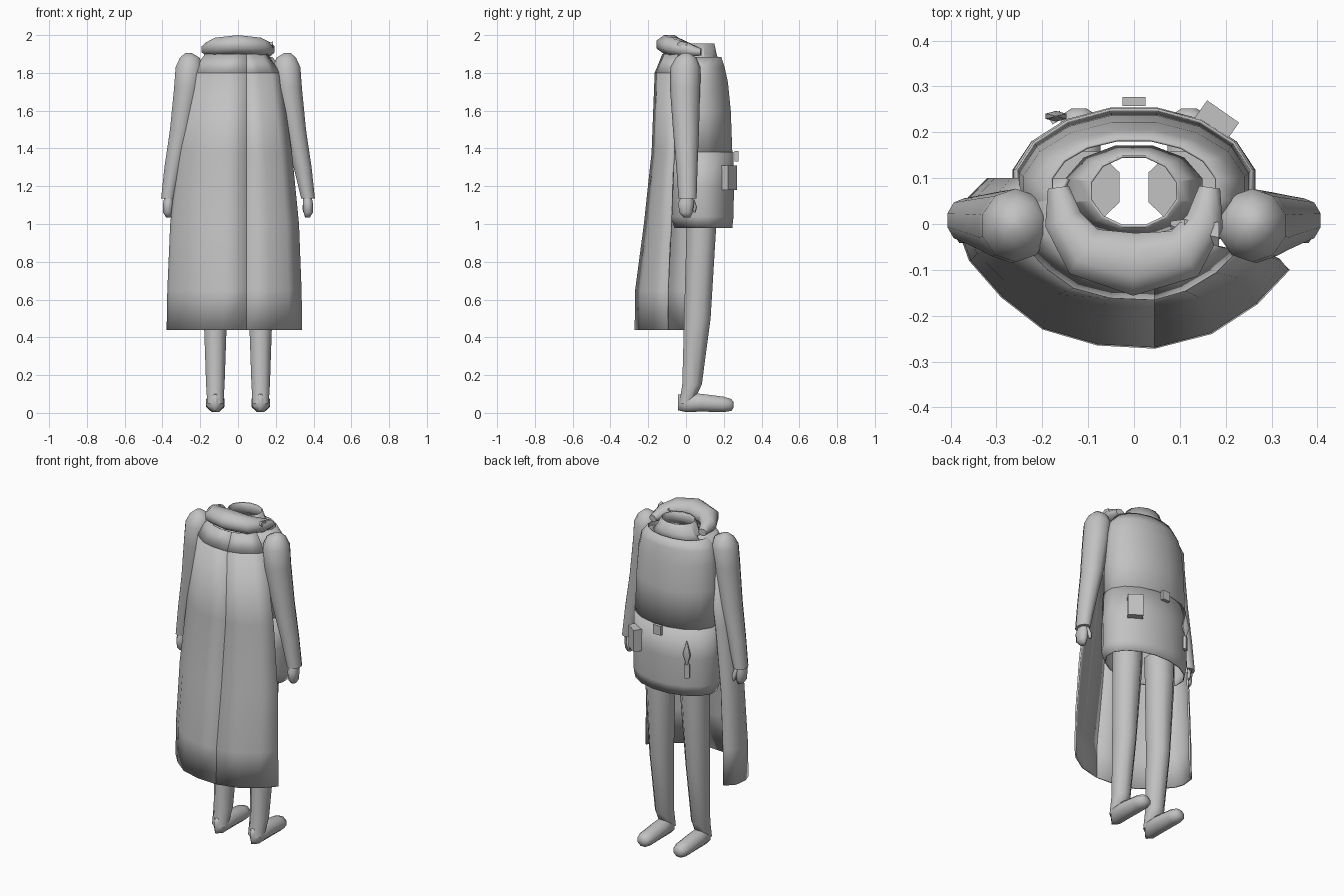
import bpy, bmesh
from math import sin, cos, pi, radians
from mathutils import Vector

cube = bpy.data.objects.get("Cube")
if cube:
    bpy.data.objects.remove(cube)

grey = bpy.data.materials.new("plain_grey")
grey.use_nodes = True
grey.diffuse_color = (0.54, 0.54, 0.54, 1)
grey.node_tree.nodes["Principled BSDF"].inputs["Base Color"].default_value = (0.54, 0.54, 0.54, 1)

X, Y, Z = Vector((1, 0, 0)), Vector((0, 1, 0)), Vector((0, 0, 1))


def finish(name, bm, angle=40, thickness=0):
    bmesh.ops.recalc_face_normals(bm, faces=bm.faces)
    mesh = bpy.data.meshes.new(name)
    bm.to_mesh(mesh)
    bm.free()
    obj = bpy.data.objects.new(name, mesh)
    bpy.context.collection.objects.link(obj)
    mesh.materials.append(grey)
    bpy.ops.object.select_all(action='DESELECT')
    obj.select_set(True)
    bpy.context.view_layer.objects.active = obj
    bpy.ops.object.shade_smooth_by_angle(angle=radians(angle))
    if thickness:
        mod = obj.modifiers.new("thickness", 'SOLIDIFY')
        mod.thickness = thickness
        mod.offset = -1
    return obj


def ring(center, ru, rv, u=X, v=Y, n=10):
    c = Vector(center)
    return [c + u * ru * cos(2 * pi * (i + 0.5) / n) + v * rv * sin(2 * pi * (i + 0.5) / n)
            for i in range(n)]


def loft(name, rings, closed=True, caps=True, angle=65, thickness=0):
    bm = bmesh.new()
    rows = [[bm.verts.new(p) for p in r] for r in rings]
    n = len(rows[0])
    for a, b in zip(rows, rows[1:]):
        for i in range(n if closed else n - 1):
            j = (i + 1) % n
            bm.faces.new((a[i], a[j], b[j], b[i]))
    if closed and caps:
        bm.faces.new(rows[0])
        bm.faces.new(rows[-1])
    return finish(name, bm, angle, thickness)


def box(name, center, size, turn=0):
    bm = bmesh.new()
    bmesh.ops.create_cube(bm, size=1)
    for v in bm.verts:
        v.co = Vector(a * b for a, b in zip(v.co, size))
    obj = finish(name, bm)
    obj.location = center
    obj.rotation_euler.z = radians(turn)
    return obj


def bands(rows, n=16):
    """Horizontal rings from (z, half width, back y, front y)."""
    return [ring((0, (lo + hi) / 2, z), w, (hi - lo) / 2, n=n) for z, w, lo, hi in rows]


# Tunic body, skirt below the belt line and standing collar
loft("tunic", bands([(1.34, 0.26, -0.08, 0.25), (1.6, 0.255, -0.08, 0.24),
                     (1.75, 0.247, -0.075, 0.225), (1.83, 0.23, -0.06, 0.207),
                     (1.885, 0.185, -0.03, 0.188)]), caps=False, thickness=0.006)
loft("tunic_skirt", bands([(0.98, 0.255, -0.065, 0.248), (1.04, 0.27, -0.085, 0.255),
                           (1.2, 0.268, -0.085, 0.257), (1.38, 0.263, -0.084, 0.255)]),
     caps=False, thickness=0.006)
loft("collar", bands([(1.87, 0.155, -0.03, 0.175), (1.9, 0.125, -0.02, 0.165),
                      (1.955, 0.1, -0.01, 0.153)], 12), caps=False, angle=30, thickness=0.006)

# Belt items
box("buckle", (0, 0.267, 1.358), (0.05, 0.02, 0.055))
box("pouch", (0.18, 0.225, 1.245), (0.085, 0.05, 0.13), -35)
box("charm_handle", (-0.17, 0.232, 1.14), (0.028, 0.018, 0.08), 30)
loft("charm", [ring((-0.17, 0.235, z), r, r * 0.45, n=6) for z, r in
               ((1.18, 0.008), (1.2, 0.012), (1.24, 0.026), (1.27, 0.018), (1.32, 0.003))])

# Limbs, once per side
for s, side in ((1, "left"), (-1, "right")):
    loft(side + "_arm", [ring((s * x, y, z), rx, ry) for z, x, y, rx, ry in
         ((1.905, 0.262, 0, 0.018, 0.02), (1.88, 0.255, 0, 0.055, 0.055),
          (1.83, 0.258, -0.003, 0.076, 0.08),
          (1.72, 0.268, -0.005, 0.074, 0.08), (1.5, 0.302, 0, 0.061, 0.069),
          (1.3, 0.342, 0.005, 0.05, 0.056), (1.135, 0.371, 0.008, 0.038, 0.048))])
    loft(side + "_hand", [ring((s * x, y, z), rx, ry, n=8) for z, x, y, rx, ry in
         ((1.16, 0.365, 0.005, 0.022, 0.028), (1.11, 0.37, 0, 0.029, 0.045),
          (1.06, 0.372, 0, 0.026, 0.038), (1.035, 0.368, 0.005, 0.014, 0.02))])
    loft(side + "_thumb", [ring((s * x, y, z), r, r, n=6) for z, x, y, r in
         ((1.13, 0.36, 0.03, 0.014), (1.09, 0.352, 0.045, 0.013), (1.06, 0.35, 0.045, 0.006))])
    loft(side + "_leg", [ring((s * x, y, z), rx, ry, n=8) for z, x, y, rx, ry in
         ((1.08, 0.113, 0.08, 0.088, 0.085), (0.95, 0.115, 0.08, 0.085, 0.084),
          (0.5, 0.12, 0.06, 0.066, 0.076), (0.15, 0.12, 0.032, 0.053, 0.056),
          (0.05, 0.12, 0, 0.046, 0.038))])
    loft(side + "_foot", [ring((s * 0.12, y, z), rx, rz, X, Z, 8) for y, z, rx, rz in
         ((-0.042, 0.055, 0.008, 0.045), (0, 0.054, 0.046, 0.054), (0.08, 0.054, 0.053, 0.051),
          (0.2, 0.045, 0.05, 0.044), (0.24, 0.042, 0.038, 0.034), (0.252, 0.042, 0.018, 0.016))])

# Cloak: a hem outline narrowed towards the shoulders, in two panels meeting at a seam
right_hem = [(-0.32, 0.1), (-0.37, 0.05), (-0.378, -0.03), (-0.36, -0.08), (-0.29, -0.16),
             (-0.2, -0.23), (-0.08, -0.265), (0.045, -0.272)]
left_hem = [(0.045, -0.272), (0.17, -0.24), (0.27, -0.175), (0.34, -0.1)]
skirt = [(0.44, 1, 1), (0.65, 0.99, 0.99), (1.0, 0.95, 0.82), (1.38, 0.84, 0.67),
         (1.8, 0.66, 0.61)]
yoke = [(1.8, 0.66, 0.61), (1.9, 0.46, 0.46)]


def cloak_panel(name, hem, levels):
    loft(name, [[(x if x == 0.045 else x * sx, y * (sy if y < 0 else 1), z) for x, y in hem]
                for z, sx, sy in levels], closed=False, thickness=0.01)


for side, hem in (("right", right_hem), ("left", left_hem)):
    cloak_panel(side + "_cloak", hem, skirt)
    cloak_panel(side + "_cloak_yoke", hem, yoke)

# Rolled scarf wrapped around the neck
path = [Vector(p) for p in ((-0.165, 0.08, 1.915), (-0.155, 0.01, 1.925), (-0.11, -0.06, 1.94),
                            (0, -0.088, 1.95), (0.11, -0.065, 1.94), (0.155, 0.005, 1.925),
                            (0.165, 0.08, 1.91))]
widths = (0.025, 0.045, 0.062, 0.074, 0.062, 0.045, 0.025)
heights = (0.02, 0.038, 0.05, 0.054, 0.05, 0.04, 0.02)
rolls = []
for i, p in enumerate(path):
    along = path[min(i + 1, len(path) - 1)] - path[max(i - 1, 0)]
    out = along.cross(Z).normalized()
    rolls.append(ring(p, widths[i], heights[i], out, Z, 8))
loft("scarf", rolls)

# Gathered knot on the left of the scarf
loft("knot", [ring((x, y, z), r, r * 0.6, Y, Z, 5) for x, y, z, r in
              ((0.08, 0.0, 1.93, 0.008), (0.11, -0.01, 1.945, 0.025),
               (0.145, -0.015, 1.94, 0.02), (0.185, -0.02, 1.95, 0.03))], angle=20)
